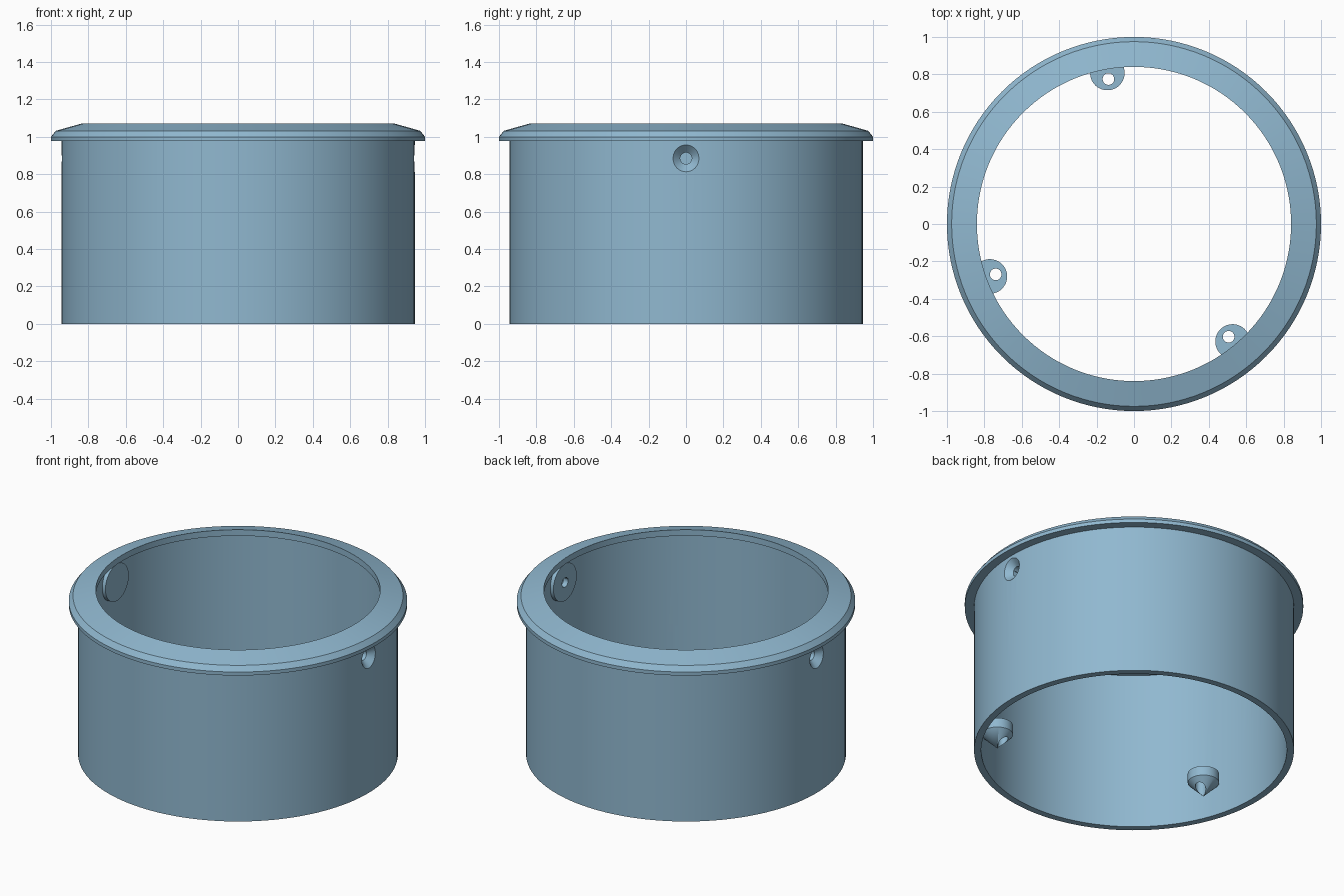
import bpy, bmesh, math
from mathutils import Matrix

if "Cube" in bpy.data.objects:
    bpy.data.objects.remove(bpy.data.objects["Cube"])

blue = bpy.data.materials.new("soft_blue")
blue.diffuse_color = (0.28, 0.48, 0.63, 1)
blue.use_nodes = True
blue.node_tree.nodes["Principled BSDF"].inputs["Base Color"].default_value = blue.diffuse_color


def lathe(name, profile, segments, matrix=None, closed=False):
    """Spin an (r, z) profile around z, then place it with a matrix."""
    bm = bmesh.new()
    rings = []
    for r, z in profile:
        if r == 0:
            rings.append([bm.verts.new((0, 0, z))] * segments)
        else:
            rings.append([bm.verts.new((r * math.cos(a), r * math.sin(a), z))
                          for a in (2 * math.pi * i / segments for i in range(segments))])
    pairs = list(zip(rings, rings[1:]))
    if closed:
        pairs.append((rings[-1], rings[0]))
    for low, high in pairs:
        for i in range(segments):
            j = (i + 1) % segments
            corners = list(dict.fromkeys([low[i], low[j], high[j], high[i]]))
            bm.faces.new(corners)
    bmesh.ops.recalc_face_normals(bm, faces=bm.faces)
    if matrix:
        bm.transform(matrix)
    mesh = bpy.data.meshes.new(name)
    bm.to_mesh(mesh)
    bm.free()
    mesh.materials.append(blue)
    obj = bpy.data.objects.new(name, mesh)
    bpy.context.collection.objects.link(obj)
    return obj


def combine(target, tool, operation):
    """Apply a boolean and discard the tool."""
    mod = target.modifiers.new("combine", 'BOOLEAN')
    mod.operation = operation
    mod.solver = 'EXACT'
    mod.object = tool
    bpy.context.view_layer.objects.active = target
    bpy.ops.object.modifier_apply(modifier=mod.name)
    bpy.data.objects.remove(tool)


# Sleeve with a flange outside and a lip inside the top
sleeve = lathe("flanged_sleeve", [
    (0.903, 0), (0.945, 0), (0.945, 0.977), (1.0, 0.977), (1.0, 1.0),
    (0.975, 1.032), (0.84, 1.07), (0.84, 1.03), (0.903, 1.03)], 128, closed=True)

cutters = []

# Three cone-bottomed screw bosses near the base, with vertical holes
for angle in (100, 200, 310):
    turn = Matrix.Rotation(math.radians(angle), 4, 'Z')
    boss = lathe("boss", [(0, 0.095), (0.0925, 0.188), (0.0925, 0.25), (0, 0.25)], 48,
                 turn @ Matrix.Translation((0.82, 0, 0)))
    combine(sleeve, boss, 'UNION')
    cutters.append(lathe("boss_hole", [(0, 0.0), (0.031, 0.0), (0.031, 0.4), (0, 0.4)], 32,
                         turn @ Matrix.Translation((0.787, 0, 0))))

# Two side pads inside, each with a countersunk hole from the outside
for angle in (0, 180):
    side = (Matrix.Rotation(math.radians(angle), 4, 'Z') @ Matrix.Translation((0, 0, 0.885))
            @ Matrix.Rotation(math.pi / 2, 4, 'Y'))
    pad = lathe("pad", [(0, 0.872), (0.12, 0.872), (0.12, 0.93), (0, 0.93)], 48, side)
    combine(sleeve, pad, 'UNION')
    cutters.append(lathe("countersink", [(0, 0.8), (0.031, 0.8), (0.031, 0.905),
                                         (0.072, 0.945), (0.072, 1.02), (0, 1.02)], 48, side))

for cutter in cutters:
    combine(sleeve, cutter, 'DIFFERENCE')

# Smooth curved walls, crisp edges
bpy.ops.object.select_all(action='DESELECT')
sleeve.select_set(True)
bpy.context.view_layer.objects.active = sleeve
bpy.ops.object.shade_smooth_by_angle(angle=math.radians(15))
